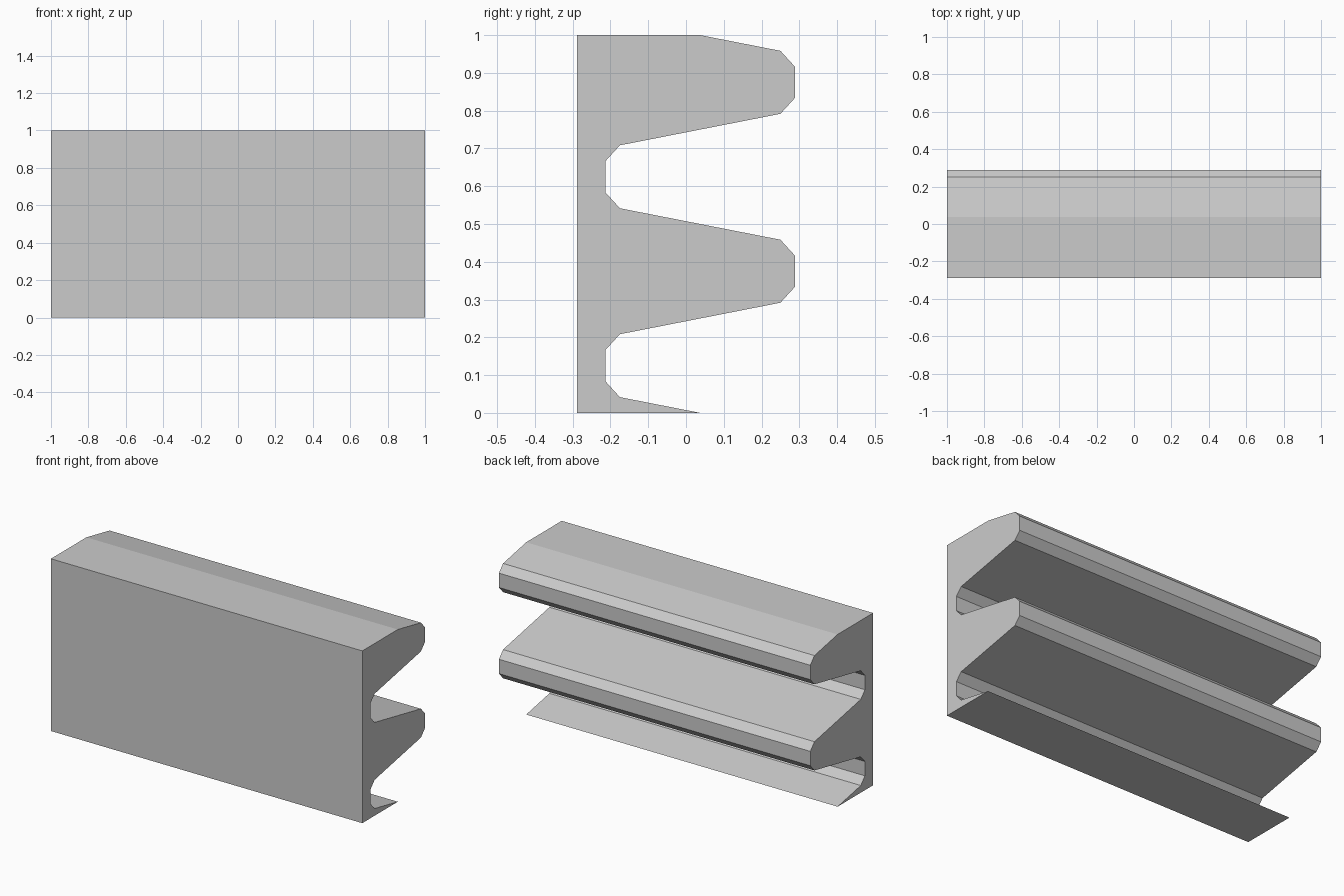
import bpy
import bmesh

if "Cube" in bpy.data.objects:
    bpy.data.objects.remove(bpy.data.objects["Cube"])

LENGTH = 2.0
BACK_Y, ROOT_Y, TIP_Y = -0.288, -0.213, 0.288
PITCH, TEETH = 0.5, 2
STEP = PITCH / 12
MID_Y = (ROOT_Y + TIP_Y) / 2

# One tooth period: chamfered root groove, then chamfered tooth tip
TOOTH = [(-0.175, 1), (ROOT_Y, 2), (ROOT_Y, 4), (-0.175, 5),
         (0.25, 7), (TIP_Y, 8), (TIP_Y, 10), (0.25, 11)]

# Rack cross-section in the y-z plane, cut at mid-flank top and bottom
profile = [(BACK_Y, 0.0), (MID_Y, 0.0)]
for i in range(TEETH):
    profile += [(y, i * PITCH + k * STEP) for y, k in TOOTH]
profile += [(MID_Y, PITCH * TEETH), (BACK_Y, PITCH * TEETH)]

# Extrude the cross-section along x
bm = bmesh.new()
end_face = bm.faces.new([bm.verts.new((-LENGTH / 2, y, z)) for y, z in profile])
extruded = bmesh.ops.extrude_face_region(bm, geom=[end_face])
far_verts = [g for g in extruded["geom"] if isinstance(g, bmesh.types.BMVert)]
bmesh.ops.translate(bm, verts=far_verts, vec=(LENGTH, 0, 0))

# Close the start end if the extrusion consumed its face
open_edges = [e for e in bm.edges if e.is_boundary]
if open_edges:
    bmesh.ops.holes_fill(bm, edges=open_edges, sides=0)
bmesh.ops.recalc_face_normals(bm, faces=bm.faces)

mesh = bpy.data.meshes.new("toothed_rack")
bm.to_mesh(mesh)
bm.free()
rack = bpy.data.objects.new("toothed_rack", mesh)
bpy.context.collection.objects.link(rack)
